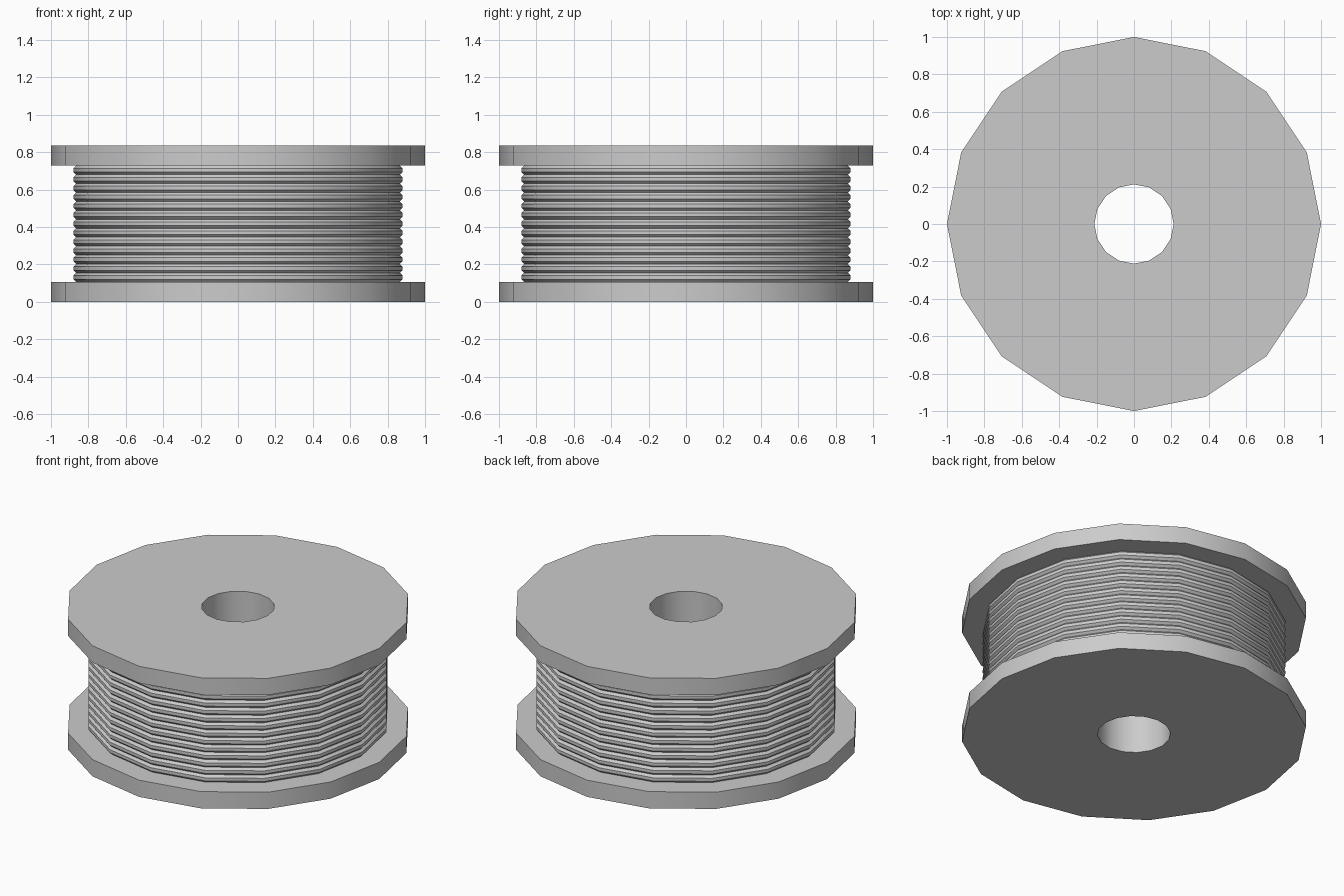
import bpy, bmesh, math

if "Cube" in bpy.data.objects:
    bpy.data.objects.remove(bpy.data.objects["Cube"])

SIDES = 16
H, FLANGE = 0.835, 0.107
HOLE, OUTER, WIND = 0.212, 1.0, 0.88


def lathe(name, profile, closed):
    """Spin an (r, z) profile around z with 16 sides."""
    bm = bmesh.new()
    rings = []
    for i in range(SIDES):
        a = 2 * math.pi * i / SIDES
        rings.append([bm.verts.new((r * math.cos(a), r * math.sin(a), z)) for r, z in profile])
    n = len(profile)
    for i in range(SIDES):
        p, q = rings[i], rings[(i + 1) % SIDES]
        for j in range(n if closed else n - 1):
            k = (j + 1) % n
            bm.faces.new((p[j], q[j], q[k], p[k]))
    bmesh.ops.recalc_face_normals(bm, faces=bm.faces)
    mesh = bpy.data.meshes.new(name)
    bm.to_mesh(mesh)
    bm.free()
    ob = bpy.data.objects.new(name, mesh)
    bpy.context.collection.objects.link(ob)
    bpy.context.view_layer.objects.active = ob
    bpy.ops.object.select_all(action='DESELECT')
    ob.select_set(True)
    bpy.ops.object.shade_smooth_by_angle(angle=math.radians(40))
    return ob


# Spool body: two flanges joined by a core with a through hole
core = WIND - 0.035
lathe("spool", [(HOLE, 0), (OUTER, 0), (OUTER, FLANGE), (core, FLANGE),
                (core, H - FLANGE), (OUTER, H - FLANGE), (OUTER, H), (HOLE, H)], True)

# Wound wire: stacked rounded turns filling the gap between the flanges
TURNS = 13
pitch = (H - 2 * FLANGE) / TURNS
rad = pitch / 2
for t in range(TURNS):
    zc = FLANGE + (t + 0.5) * pitch
    section = [(WIND - rad + rad * math.cos(2 * math.pi * (k + 0.5) / 8) / math.cos(math.pi / 8),
                zc + rad * math.sin(2 * math.pi * (k + 0.5) / 8) / math.cos(math.pi / 8))
               for k in range(8)]
    lathe(f"wire_turn_{t + 1}", section, True)
